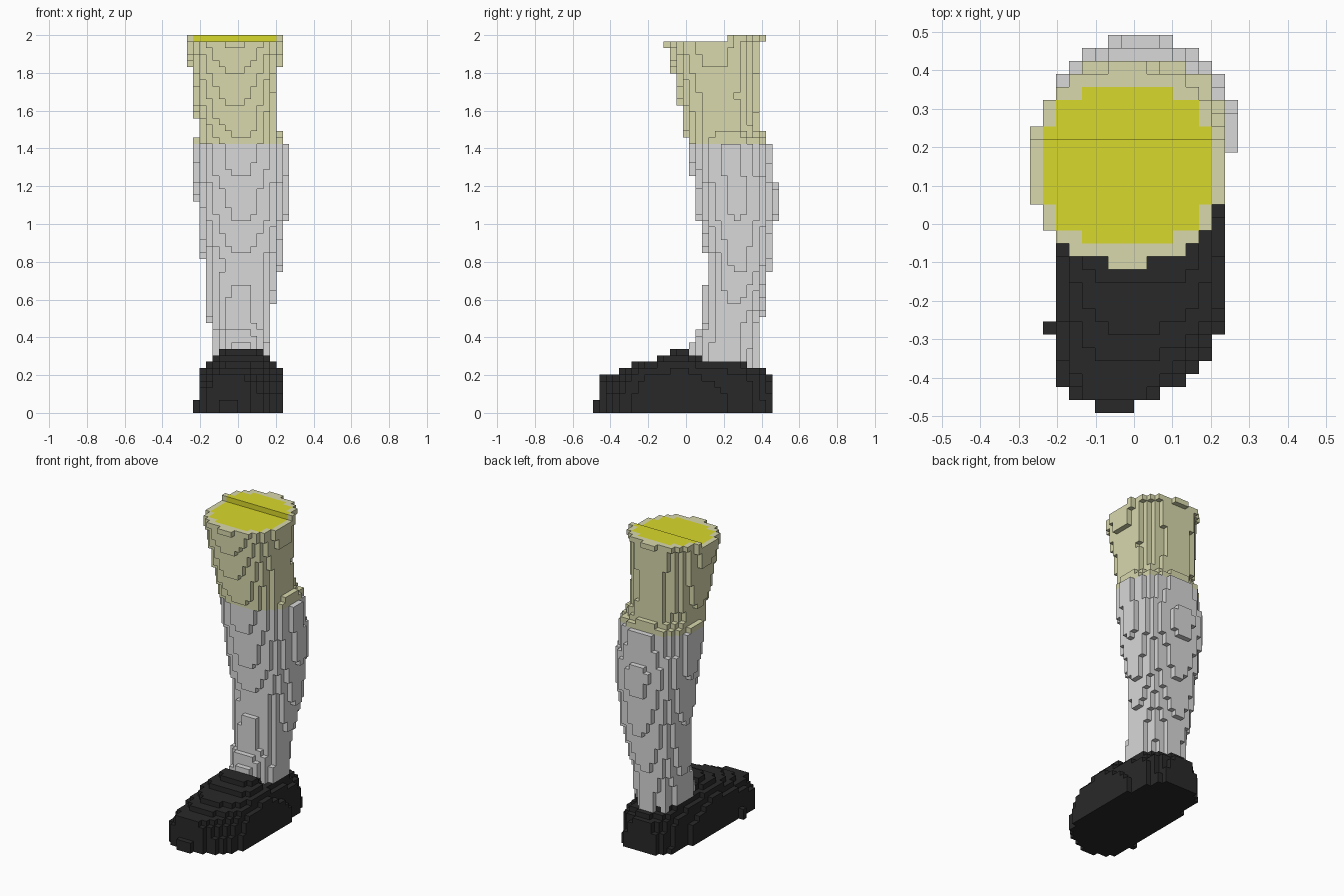
import bpy, bmesh

if "Cube" in bpy.data.objects:
    bpy.data.objects.remove(bpy.data.objects["Cube"])

# Block grid: 16 x 29 x 59 cubes
V = 2 / 59
NX, NY, NZ = 16, 29, 59


def material(name, rgb):
    m = bpy.data.materials.new(name)
    m.use_nodes = True
    m.diffuse_color = (*rgb, 1)
    bsdf = m.node_tree.nodes["Principled BSDF"]
    bsdf.inputs["Base Color"].default_value = (*rgb, 1)
    bsdf.inputs["Roughness"].default_value = 0.9
    return m


GREY = material("light grey", (0.69, 0.69, 0.69))
OLIVE = material("pale olive", (0.69, 0.69, 0.42))
YELLOW = material("yellow", (0.69, 0.69, 0.025))
BLACK = material("charcoal", (0.022, 0.022, 0.022))

# Leg cross-sections: z, x min, x max, y min, y max
LEG = [
    (0.20, -.135, .165, .02, .39), (0.34, -.135, .165, .02, .39),
    (0.42, -.140, .165, .05, .39), (0.47, -.155, .170, .085, .39),
    (0.51, -.160, .175, .088, .41), (0.60, -.168, .190, .09, .42),
    (0.78, -.178, .228, .115, .445), (0.92, -.203, .237, .085, .457),
    (1.05, -.210, .257, .06, .482), (1.16, -.225, .260, .05, .485),
    (1.34, -.235, .262, .02, .457), (1.42, -.237, .262, .02, .45),
    (1.46, -.220, .237, .00, .42), (1.52, -.203, .205, -.017, .39),
    (1.60, -.230, .205, -.03, .39), (1.70, -.237, .205, -.05, .39),
    (1.85, -.258, .225, -.080, .39), (1.95, -.271, .237, -.1035, .39),
    (2.00, -.271, .237, -.1035, .425),
]
# Shoe sections: y, x min, x max, height
SHOE = [
    (-.475, -.10, .00, .07), (-.44, -.17, .07, .205), (-.40, -.205, .135, .21),
    (-.36, -.208, .17, .215), (-.32, -.208, .205, .24), (-.23, -.208, .240, .275),
    (-.18, -.208, .242, .278), (-.12, -.208, .242, .31), (-.05, -.208, .242, .338),
    (0.0, -.208, .242, .338), (.05, -.205, .24, .30), (.10, -.20, .235, .285),
    (.30, -.18, .21, .280), (.38, -.15, .18, .24), (.44, -.09, .12, .205),
]


def interp(table, t):
    """Linear interpolation of the rows of a table keyed on its first column."""
    if t <= table[0][0]:
        return table[0][1:]
    for a, b in zip(table, table[1:]):
        if t <= b[0]:
            f = (t - a[0]) / (b[0] - a[0])
            return [p + (q - p) * f for p, q in zip(a[1:], b[1:])]
    return table[-1][1:]


def centre(i, j, k):
    return (i - 7.5) * V, (j - 14) * V, (k + 0.5) * V


def oval(x, y, x0, x1, y0, y1, power):
    u = abs(2 * x - x0 - x1) / (x1 - x0)
    v = abs(2 * y - y0 - y1) / (y1 - y0)
    return u ** power + v ** power <= 1


def in_leg(x, y, z):
    if z < 0.2 or (z > 2 - V and y < 0.22):
        return False
    return oval(x, y, *interp(LEG, z), 2.0 if z < 1.42 else 2.2)


def in_shoe(x, y, z):
    if y > 0.455:
        return False
    x0, x1, h = interp(SHOE, y)
    u = abs(2 * x - x0 - x1) / (x1 - x0)
    return u ** 2.5 + (z / h) ** 4 <= 1


# Sort the cells into parts
parts = {"shoe": set(), "shin": set(), "knee_and_thigh": set()}
for i in range(NX):
    for j in range(NY):
        for k in range(NZ):
            x, y, z = centre(i, j, k)
            leg = in_leg(x, y, z)
            collar = 0.27 if 0.1 < y < 0.31 else 0.24
            if in_shoe(x, y, z) or (leg and z < collar):
                parts["shoe"].add((i, j, k))
            elif leg:
                parts["shin" if k < 42 else "knee_and_thigh"].add((i, j, k))
parts["shoe"] |= {(1, 6, 0), (1, 6, 1)}  # small bump on the side of the sole
solid = set().union(*parts.values())


def yellow_top(cell, d):
    """Cut face on top of the thigh, including the small step across it."""
    x, y, _ = centre(*cell)
    up = d == (0, 0, 1) and cell[2] >= NZ - 2
    riser = d == (0, -1, 0) and cell[2] == NZ - 1 and y < 0.25
    return (up or riser) and oval(x, y, -.237, .203, -.051, .356, 2.7)


def build(name, cells, mats, rule=None):
    """Mesh the exposed sides of a set of cells."""
    bm = bmesh.new()
    verts = {}

    def vert(p):
        if p not in verts:
            verts[p] = bm.verts.new(((p[0] - 8) * V, (p[1] - 14.5) * V, p[2] * V))
        return verts[p]

    for c in sorted(cells):
        for axis in range(3):
            for sign in (-1, 1):
                d = tuple(sign if a == axis else 0 for a in range(3))
                if tuple(p + q for p, q in zip(c, d)) in solid:
                    continue
                b, e = (axis + 1) % 3, (axis + 2) % 3
                loop = []
                for s, t in ((0, 0), (1, 0), (1, 1), (0, 1))[::sign]:
                    p = list(c)
                    p[axis] += sign > 0
                    p[b] += s
                    p[e] += t
                    loop.append(vert(tuple(p)))
                f = bm.faces.new(loop)
                f.material_index = int(bool(rule and rule(c, d)))
    me = bpy.data.meshes.new(name)
    bm.to_mesh(me)
    bm.free()
    for m in mats:
        me.materials.append(m)
    ob = bpy.data.objects.new(name, me)
    bpy.context.collection.objects.link(ob)


build("shoe", parts["shoe"], [BLACK])
build("shin", parts["shin"], [GREY])
build("knee_and_thigh", parts["knee_and_thigh"], [OLIVE, YELLOW], yellow_top)
